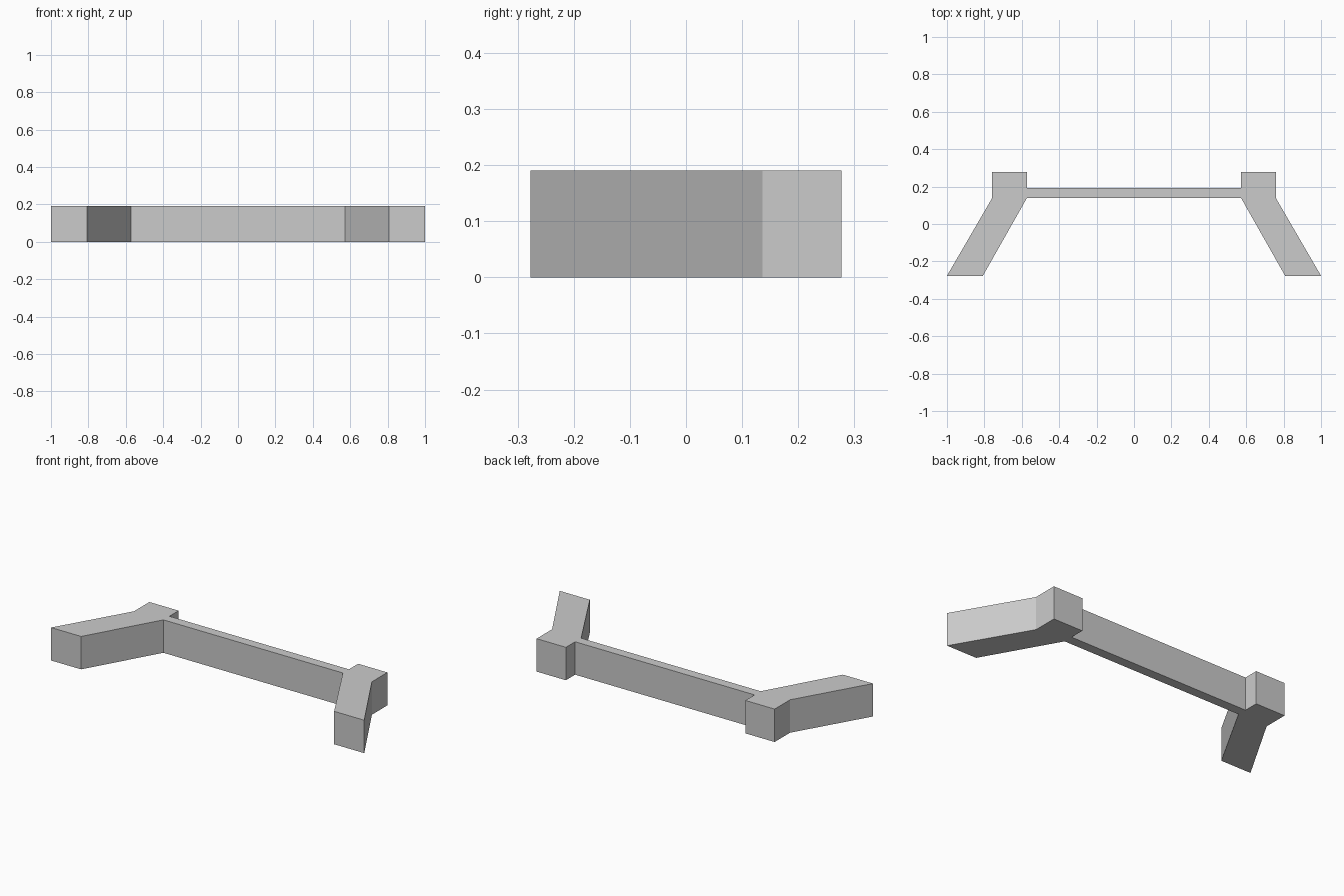
import bpy
import bmesh

cube = bpy.data.objects.get("Cube")
if cube:
    bpy.data.objects.remove(cube, do_unlink=True)

HEIGHT = 0.19

# Plain grey material
grey = bpy.data.materials.new("plain_grey")
grey.use_nodes = True
colour = (0.6, 0.6, 0.6, 1.0)
grey.diffuse_color = colour
grey.node_tree.nodes["Principled BSDF"].inputs["Base Color"].default_value = colour

# Left half of the plan: beam front, splayed wing, square post, beam back
half = [(0.573, 0.138), (0.808, -0.277), (1.0, -0.277), (0.76, 0.136),
        (0.76, 0.277), (0.573, 0.277), (0.573, 0.193)]
plan = half + [(-x, y) for x, y in reversed(half)]

# Extrude the symmetrical plan into the wall
bm = bmesh.new()
base = bm.faces.new([bm.verts.new((x, y, 0)) for x, y in plan])
top = bmesh.ops.extrude_face_region(bm, geom=[base], use_keep_orig=True)["geom"]
bmesh.ops.translate(bm, vec=(0, 0, HEIGHT),
                    verts=[v for v in top if isinstance(v, bmesh.types.BMVert)])
bmesh.ops.recalc_face_normals(bm, faces=bm.faces[:])

mesh = bpy.data.meshes.new("wing_wall")
bm.to_mesh(mesh)
bm.free()
mesh.materials.append(grey)
wall = bpy.data.objects.new("wing_wall", mesh)
bpy.context.collection.objects.link(wall)
